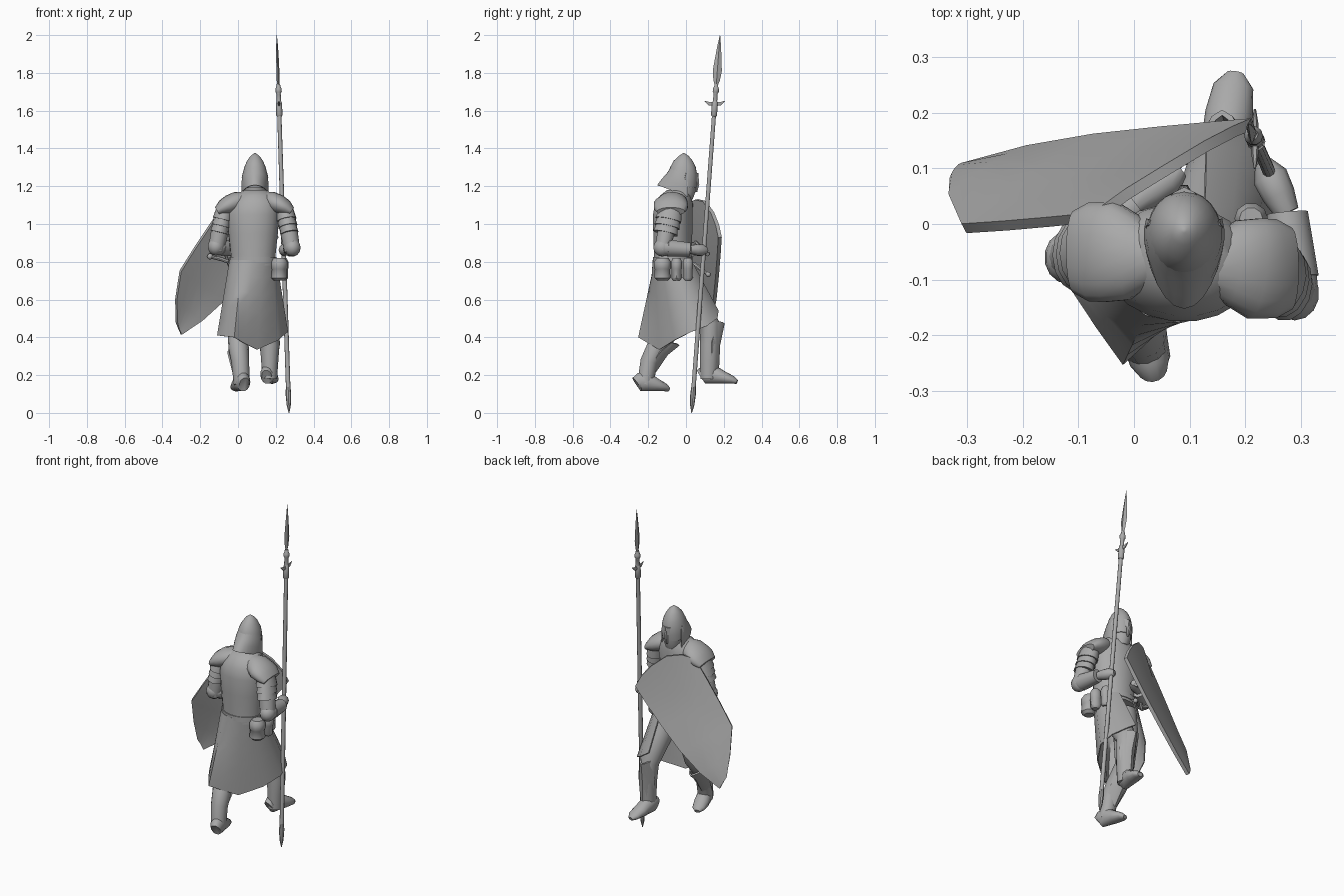
import bpy, bmesh, math
from mathutils import Vector as V

if "Cube" in bpy.data.objects:
    bpy.data.objects.remove(bpy.data.objects["Cube"])

steel = bpy.data.materials.new("plain_grey")
steel.diffuse_color = (0.4, 0.4, 0.4, 1)
steel.use_nodes = True
steel.node_tree.nodes["Principled BSDF"].inputs["Base Color"].default_value = steel.diffuse_color


def finish(name, bm, angle=40, thick=0):
    bmesh.ops.recalc_face_normals(bm, faces=bm.faces)
    me = bpy.data.meshes.new(name)
    bm.to_mesh(me)
    bm.free()
    ob = bpy.data.objects.new(name, me)
    bpy.context.collection.objects.link(ob)
    me.materials.append(steel)
    bpy.ops.object.select_all(action='DESELECT')
    ob.select_set(True)
    bpy.context.view_layer.objects.active = ob
    if thick:
        m = ob.modifiers.new("thickness", 'SOLIDIFY')
        m.thickness, m.offset = thick, 0
        bpy.ops.object.modifier_apply(modifier=m.name)
    bpy.ops.object.shade_smooth_by_angle(angle=math.radians(angle))
    return ob


def skin(name, rings, closed=True, caps=True, angle=40, thick=0):
    """Bridge rows of points into one surface."""
    bm = bmesh.new()
    rows = [[bm.verts.new(p) for p in r] for r in rings]
    n = len(rows[0])
    for a, b in zip(rows, rows[1:]):
        for i in range(n if closed else n - 1):
            j = (i + 1) % n
            bm.faces.new((a[i], a[j], b[j], b[i]))
    if caps and closed:
        bm.faces.new(rows[0])
        bm.faces.new(rows[-1])
    return finish(name, bm, angle, thick)


def loft(name, rings, n=20, yaw=0, **kw):
    """Horizontal ellipses: (x, y, z, rx, ry)."""
    c, s = math.cos(yaw), math.sin(yaw)
    out = []
    for x, y, z, rx, ry in rings:
        row = []
        for i in range(n):
            a = math.tau * i / n
            px, py = rx * math.cos(a), ry * math.sin(a)
            row.append((x + px * c - py * s, y + px * s + py * c, z))
        out.append(row)
    return skin(name, out, **kw)


def tube(name, pts, radii, ref=(0, 1, 0), n=14, **kw):
    """Elliptical tube along a path; radii are (side, other)."""
    pts = [V(p) for p in pts]
    rows = []
    for i, p in enumerate(pts):
        t = (pts[min(i + 1, len(pts) - 1)] - pts[max(i - 1, 0)]).normalized()
        u = t.cross(V(ref)).normalized()
        v = u.cross(t)
        ra, rb = radii[i] if isinstance(radii[i], tuple) else (radii[i], radii[i])
        rows.append([p + u * ra * math.cos(math.tau * k / n) + v * rb * math.sin(math.tau * k / n)
                     for k in range(n)])
    return skin(name, rows, **kw)


def ball(name, loc, size, seg=14):
    bm = bmesh.new()
    bmesh.ops.create_uvsphere(bm, u_segments=seg, v_segments=seg // 2 + 1, radius=1)
    bmesh.ops.scale(bm, vec=size, verts=bm.verts)
    bmesh.ops.translate(bm, vec=loc, verts=bm.verts)
    return finish(name, bm)


UP = (0, 0, 1)

# Torso, collar and belt
loft("torso", [(.08, -.07, .78, .122, .1), (.08, -.07, .84, .12, .1), (.08, -.07, .95, .132, .104),
               (.08, -.07, 1.05, .138, .105), (.085, -.065, 1.11, .13, .1), (.09, -.055, 1.15, .1, .083),
               (.09, -.04, 1.18, .065, .06)], yaw=-.12)
loft("belt", [(.08, -.07, .795, .126, .105), (.08, -.07, .825, .126, .105)], yaw=-.12)

# Surcoat skirt, open at the front
hem = [(.13, .17, .54), (.19, .165, .5), (.25, .11, .46), (.262, .03, .43), (.21, -.06, .385), (.1, -.14, .335),
       (.03, -.2, .37), (-.02, -.25, .40), (-.065, -.185, .405), (-.108, -.12, .41), (-.09, -.02, .47),
       (-.04, .05, .55), (.01, .08, .6)]
rows = []
for f in (0, .2, .4, .6, .8, 1):
    row = []
    for i, h in enumerate(hem):
        a = math.radians(68 - 318 * i / (len(hem) - 1))
        w = V((.08 + .124 * math.cos(a), -.07 + .103 * math.sin(a), .81))
        row.append(w.lerp(V(h), f))
    rows.append(row)
skin("surcoat_skirt", rows, closed=False, angle=60, thick=.006)

# Helmet, neck guard, face and visor
loft("helmet", [(.09, -.012, 1.375, .004, .004), (.09, -.012, 1.36, .024, .026), (.09, -.015, 1.335, .042, .05),
                (.09, -.016, 1.30, .057, .068), (.09, -.018, 1.26, .066, .077), (.09, -.02, 1.225, .068, .08),
                (.09, -.02, 1.19, .066, .075)], n=24)
loft("face", [(.09, -.01, 1.22, .058, .062), (.09, -.008, 1.17, .054, .058), (.09, -.01, 1.13, .04, .045)])
# the flare grows towards the nape and drops lower at the cheeks
rows = []
for z, r, dy, drop in ((1.295, .78, 0, 0), (1.265, .94, .008, .01), (1.235, 1.0, .03, .03), (1.205, 1.0, .052, .06)):
    row = []
    for i in range(17):
        a = math.radians(160 + 220 * i / 16)
        back = max(0, -math.sin(a))
        row.append((.09 + .07 * r * math.cos(a), -.018 + (.08 * r + dy * back) * math.sin(a), z - drop * (1 - back)))
    rows.append(row)
skin("neck_guard", rows, closed=False, thick=.005)
rows = [[(.09 + w * k, .062 - abs(k) ** 1.5 * d, z) for k in (-1, -.6, -.25, 0, .25, .6, 1)]
        for z, w, d in ((1.27, .062, .065), (1.245, .067, .07), (1.225, .064, .065))]
skin("brow_plate", rows, closed=False, thick=.008)
tube("nose_guard", [(.09, .058, 1.25), (.09, .06, 1.21), (.09, .054, 1.17)], [.01, .012, .006], n=6)

# Arms with sloping pauldrons and overlapping plates
arms = {
    "right": ((.245, -.08, 1.08), (.288, -.125, .875), (.244, .085, .862), (.275, .02, .865)),
    "left": ((-.068, -.05, 1.08), (-.117, -.06, .88), (.06, .08, .86), (.0, .035, .865)),
}
for side, (sh, el, ha, wr) in arms.items():
    sh, el, ha, wr = map(V, (sh, el, ha, wr))
    s = 1 if side == "right" else -1
    tube(side + "_upper_arm", [sh, sh.lerp(el, .5), el + V((0, 0, -.02))], [.048, .047, .042])
    y = -.07 if s > 0 else -.06
    tube(side + "_pauldron", [(.087 + s * d, y - .01 * s * (d > .1), z) for d, z in
                              ((.05, 1.13), (.09, 1.12), (.13, 1.103), (.165, 1.085), (.195, 1.066))],
         [(.042, .05), (.052, .078), (.052, .092), (.044, .09), (.026, .074)], n=18, angle=50)
    for k in range(3):
        a, b = sh.lerp(el, .05 + .17 * k), sh.lerp(el, .29 + .17 * k)
        r = .053 - .002 * k
        tube(f"{side}_arm_plate_{k + 1}", [a, b], [(r - .006, r + .008), (r, r + .018)])
    ball(side + "_elbow", el, (.044, .048, .047))
    tube(side + "_forearm", [el, el.lerp(wr, .5), wr], [.043, .042, .032], ref=UP)
    tube(side + "_cuff", [el.lerp(wr, .2), wr], [.046, .037], ref=UP)
    tube(side + "_hand", [wr, wr.lerp(ha, .5), ha, ha + (ha - wr) * .4], [.022, .03, .032, .016], ref=UP, n=10)

# Legs, boots and shin guards
tube("left_leg", [(.03, -.06, .76), (.015, -.05, .6), (.0, -.08, .44), (.003, -.155, .35), (.012, -.195, .27),
                  (.02, -.217, .15)], [.075, .07, .055, .054, (.047, .048), (.042, .042)])
tube("right_leg", [(.13, -.05, .76), (.145, .04, .6), (.16, .125, .46), (.168, .125, .36), (.168, .122, .27),
                   (.166, .12, .18)], [.078, .07, .056, .052, (.045, .05), (.041, .044)])
for side, heel, toe, z in (("left", (.033, -.26), (-.012, -.09), .113), ("right", (.152, .08), (.182, .27), .153)):
    h, t = V((*heel, z)), V((*toe, z))
    prof = [(0, .027, .04), (.08, .037, .05), (.35, .042, .05), (.62, .043, .034), (.88, .036, .021), (1, .016, .011)]
    tube(side + "_boot", [h.lerp(t, f) + V((0, 0, b)) for f, a, b in prof], [(a, b) for f, a, b in prof], ref=UP)
for side, path in (("left", [(.005, -.175, .2), (.0, -.1, .31), (-.005, -.038, .36)]),
                   ("right", [(.17, .17, .23), (.166, .176, .36), (.158, .2, .475)])):
    rows = []
    for p, w in zip(path, (.03, .053, .03)):
        rows.append([V(p) + V((w * k, -abs(k) ** 2 * .04, abs(k) * .012)) for k in (-1, -.5, 0, .5, 1)])
    skin(side + "_shin_guard", rows, closed=False, thick=.01)

# Shield: two long sides lofted across with a slight bulge
upper = [(-.07, .012, 1.105), (-.15, .004, .99), (-.23, -.003, .87), (-.305, -.008, .75), (-.328, .045, .6),
         (-.325, .075, .48)]
lower = [(.212, .18, .93), (.15, .175, .85), (.05, .166, .73), (-.07, .153, .6), (-.19, .132, .49),
         (-.30, .102, .415)]
crown = [(-.07, .012, 1.105), (-.01, .055, 1.13), (.06, .098, 1.12), (.13, .14, 1.06), (.18, .166, .995),
         (.212, .18, .93)]
normal = V((-.39, .89, .22))
rows = [[V(p) for p in crown]]
for a, b in list(zip(upper, lower))[1:]:
    rows.append([V(a).lerp(V(b), k / 5) + normal * .007 * math.sin(math.pi * k / 5) for k in range(6)])
skin("shield", rows, closed=False, angle=35, thick=.02)
tube("shield_strap", [(-.07, .05, .9), (.0, .075, .87), (.08, .115, .84)], [.012, .014, .012], ref=UP, n=8)

# Spear
foot, tip = V((.27, .03, 0)), V((.205, .18, 2))


def at(z):
    return foot.lerp(tip, z / 2)


tube("spear_shaft", [at(z) for z in (.1, .9, 1.72)], [.012, .012, .011], n=10)
tube("spear_butt", [at(z) for z in (0, .04, .1, .14)], [.002, .011, .015, .012], n=8)
tube("spear_binding", [at(z) for z in (1.57, 1.575, 1.64, 1.65)], [.013, .017, .016, .012], n=10)
tube("spear_socket", [at(z) for z in (1.65, 1.69, 1.7, 1.715, 1.725, 1.74)],
     [.012, .011, .017, .017, .012, .009], n=10)
tube("spear_blade", [at(z) for z in (1.73, 1.76, 1.81, 1.87, 1.94, 2)],
     [(.006, .007), (.008, .017), (.008, .024), (.007, .018), (.005, .01), (.001, .001)], n=4, angle=20)
for s in (-1, 1):
    c = at(1.635)
    tube("spear_lug_" + ("front" if s > 0 else "back"),
         [c, c + V((0, .03 * s, .002)), c + V((0, .053 * s, .016))], [(.008, .014), (.006, .01), .002], ref=UP, n=6)

# Belt pouches, the rear one larger
for i, (x, y, sx, sy) in enumerate(((.218, -.125, .044, .046), (.232, -.05, .035, .03), (.21, .01, .03, .028))):
    loft(f"belt_pouch_{i + 1}", [(x, y, .82, sx * .7, sy * .7), (x, y, .8, sx, sy), (x, y, .765, sx, sy),
                                 (x, y, .76, sx * .92, sy * .92), (x, y, .715, sx * .97, sy * .97),
                                 (x, y, .7, sx * .6, sy * .6)], n=10)

# Sword hilt at the left hip, kept behind the shield
tube("sword_grip", [(-.05, -.01, .80), (-.09, .0, .815), (-.14, .012, .825)], [.01, .011, .009], ref=UP, n=8)
ball("sword_pommel", (-.148, .013, .828), (.016, .016, .016), 10)
tube("sword_guard", [(-.07, -.02, .85), (-.055, -.005, .805), (-.04, .02, .765)], [.007, .009, .007], n=6)

# Dagger at the front of the belt
tube("dagger", [(.02, .04, .79), (.05, .08, .76), (.085, .115, .735)], [.012, .011, .01], ref=UP, n=8)
ball("dagger_pommel", (.088, .118, .733), (.014, .014, .014), 10)
